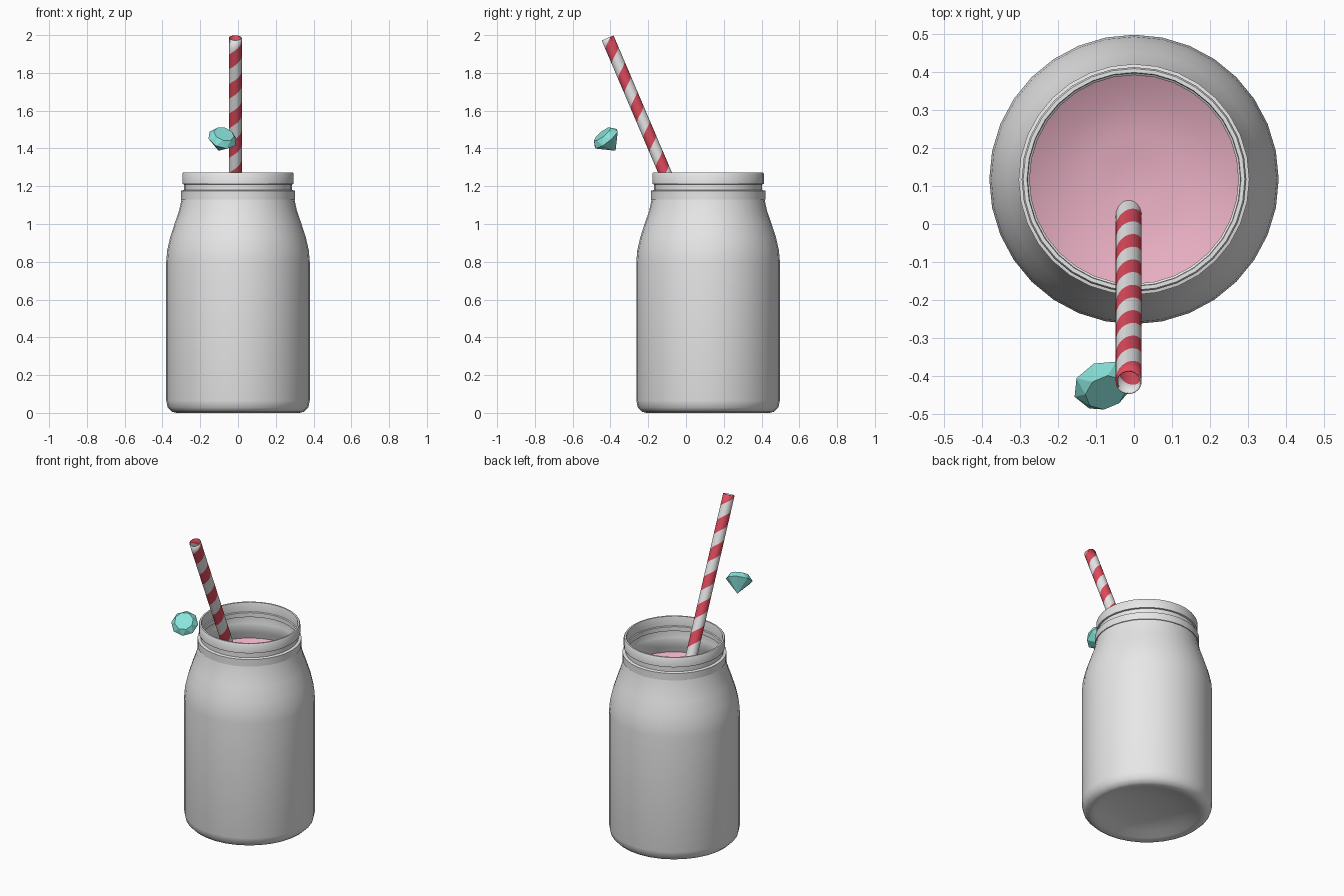
import bpy, bmesh, math
from mathutils import Vector, Matrix

if "Cube" in bpy.data.objects:
    bpy.data.objects.remove(bpy.data.objects["Cube"])

JAR_Y = 0.117


def material(name, rgb):
    m = bpy.data.materials.new(name)
    m.diffuse_color = (*rgb, 1)
    m.use_nodes = True
    m.node_tree.nodes["Principled BSDF"].inputs["Base Color"].default_value = m.diffuse_color
    return m


glass = material("pale_grey_glass", (0.8, 0.8, 0.8))
pink = material("pink_milkshake", (0.87, 0.46, 0.58))
red = material("straw_red", (0.75, 0.07, 0.11))
white = material("straw_white", (0.8, 0.8, 0.8))
teal = material("teal_gem", (0.25, 0.77, 0.70))


def make_object(name, bm, mats, smooth=None):
    bmesh.ops.recalc_face_normals(bm, faces=bm.faces)
    mesh = bpy.data.meshes.new(name)
    bm.to_mesh(mesh)
    bm.free()
    ob = bpy.data.objects.new(name, mesh)
    bpy.context.collection.objects.link(ob)
    for m in mats:
        mesh.materials.append(m)
    if smooth:
        bpy.ops.object.select_all(action='DESELECT')
        ob.select_set(True)
        bpy.context.view_layer.objects.active = ob
        bpy.ops.object.shade_smooth_by_angle(angle=math.radians(smooth))
    return ob


def lathe(name, profile, mat, segs=32, smooth=35):
    bm = bmesh.new()
    vs = [bm.verts.new((r, 0, z)) for r, z in profile]
    edges = [bm.edges.new(p) for p in zip(vs, vs[1:])]
    bmesh.ops.spin(bm, geom=vs + edges, cent=(0, 0, 0), axis=(0, 0, 1),
                   angle=2 * math.pi, steps=segs)
    bmesh.ops.remove_doubles(bm, verts=bm.verts, dist=0.0005)
    ob = make_object(name, bm, [mat], smooth)
    ob.location = (0, JAR_Y, 0)
    return ob


# Jar: outer wall with hollow base, neck bead and rim, then the inner wall
outer = [(0, 0.055), (0.15, 0.045), (0.25, 0.025), (0.30, 0.006), (0.325, 0.0),
         (0.35, 0.006), (0.372, 0.028), (0.38, 0.065), (0.38, 0.80),
         (0.375, 0.86), (0.359, 0.93), (0.333, 1.01), (0.312, 1.07),
         (0.299, 1.13), (0.303, 1.131), (0.303, 1.176), (0.286, 1.18),
         (0.286, 1.21), (0.295, 1.212), (0.295, 1.266), (0.291, 1.272)]
inner = [(0.281, 1.272), (0.279, 1.266), (0.279, 1.212), (0.274, 1.208),
         (0.274, 1.18), (0.288, 1.176), (0.288, 1.132), (0.285, 1.12),
         (0.297, 1.07), (0.318, 1.01), (0.344, 0.93), (0.36, 0.86),
         (0.365, 0.80), (0.365, 0.09), (0.345, 0.07), (0, 0.075)]
lathe("jar", outer + inner, glass)

# Milkshake: fills the jar, with a dished, faintly rippled top
lathe("milkshake", [(0, 0.08), (0.34, 0.08), (0.362, 0.10), (0.362, 0.80),
                    (0.357, 0.86), (0.341, 0.93), (0.315, 1.01), (0.308, 1.03),
                    (0.27, 1.005), (0.21, 0.985), (0.17, 0.968), (0.12, 0.963),
                    (0.06, 0.952), (0, 0.95)], pink)

# Straw: helical rows of quads in alternating colours, cut flat at both ends
top, bottom = Vector((-0.014, -0.415, 1.985)), Vector((-0.014, 0.388, 0.1))
axis = (top - bottom).normalized()
length = (top - bottom).length
R, N, PITCH, RED_OFFSET = 0.034, 24, 0.170, -0.10
bm = bmesh.new()
rows = int(length / PITCH * 2) + 8


def straw_point(row, i):
    # row boundaries are half a pitch apart; at the back a red row is centred
    # RED_OFFSET from the top end
    a = 2 * math.pi * i / N
    z = length + RED_OFFSET - PITCH / 2 + PITCH * i / N - row * PITCH / 2
    return Vector((R * math.cos(a), R * math.sin(a), z))


for row in range(-4, rows):
    for i in range(N):
        quad = [straw_point(row, i), straw_point(row, i + 1),
                straw_point(row + 1, i + 1), straw_point(row + 1, i)]
        f = bm.faces.new([bm.verts.new(p) for p in quad])
        f.material_index = row % 2
bmesh.ops.remove_doubles(bm, verts=bm.verts, dist=0.0005)
for z, n in ((0, -1), (length, 1)):
    bmesh.ops.bisect_plane(bm, geom=bm.verts[:] + bm.edges[:] + bm.faces[:],
                           plane_co=(0, 0, z), plane_no=(0, 0, n), clear_outer=True)
straw = make_object("straw", bm, [red, white], 40)
tilt = math.atan2(-axis.y, axis.z)
straw.matrix_world = Matrix.Translation(bottom) @ Matrix.Rotation(tilt, 4, 'X')
wall = straw.modifiers.new("wall", 'SOLIDIFY')
wall.thickness = 0.004
wall.offset = -1

# Gem: eight-sided cut stone with a flat table, tilted to the front
bm = bmesh.new()


def ring(r, z, turn=0.0):
    return [bm.verts.new((r * math.cos(a), r * math.sin(a), z))
            for a in (2 * math.pi * (k + turn) / 8 for k in range(8))]


tip = bm.verts.new((0, 0, 0))
girdle, table = ring(0.08, 0.083), ring(0.056, 0.116, 0.5)
for k in range(8):
    j = (k + 1) % 8
    bm.faces.new((tip, girdle[j], girdle[k]))
    bm.faces.new((girdle[k], girdle[j], table[k]))
    bm.faces.new((girdle[j], table[j], table[k]))
bm.faces.new(table)
gem = make_object("gem", bm, [teal])
facing = Vector((0.25, -0.60, 0.76)).to_track_quat('Z', 'Y').to_matrix().to_4x4()
gem.matrix_world = Matrix.Translation((-0.103, -0.373, 1.388)) @ facing
